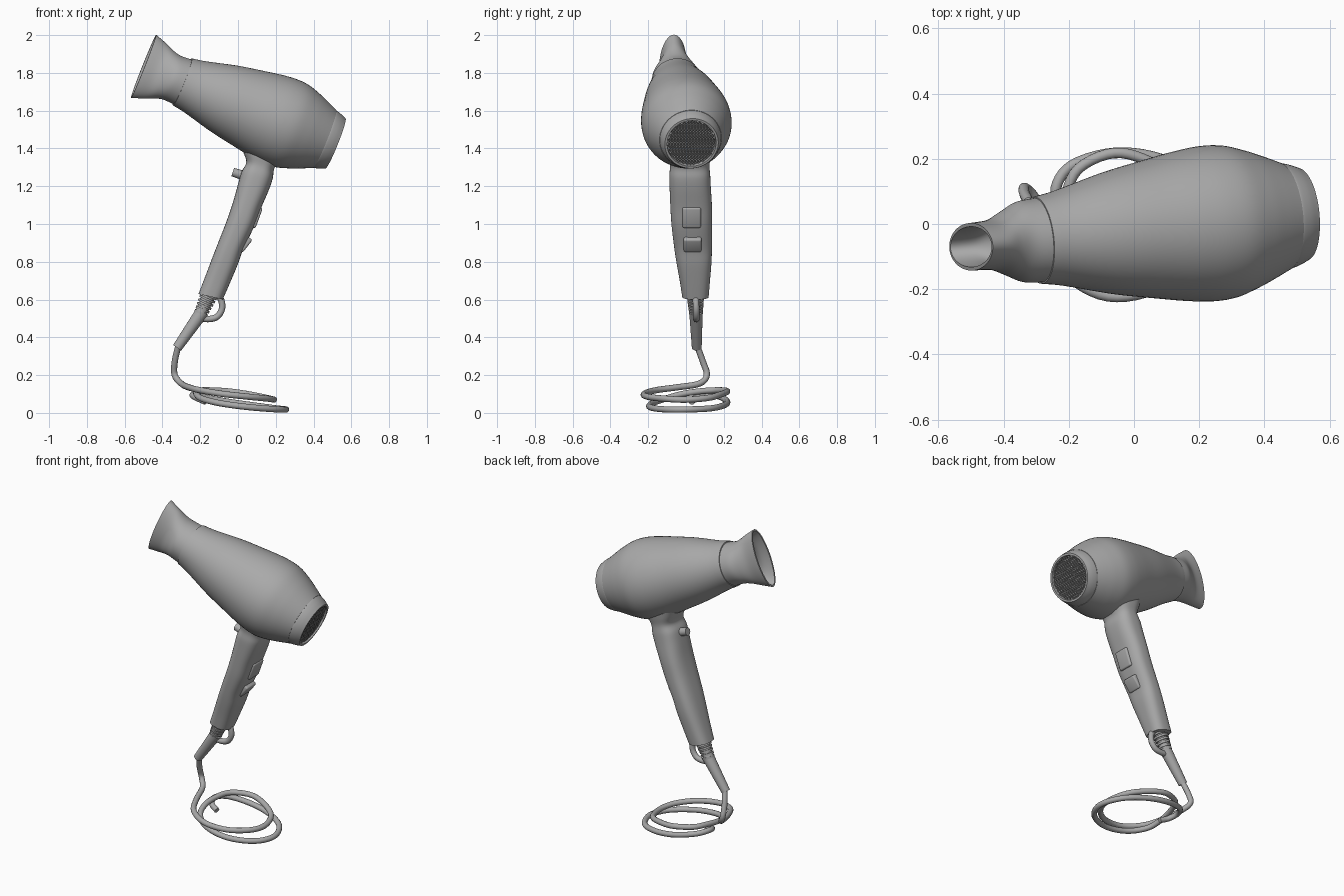
import bpy, bmesh, math
from mathutils import Vector, Matrix

if "Cube" in bpy.data.objects:
    bpy.data.objects.remove(bpy.data.objects["Cube"])

grey = bpy.data.materials.new("plain_grey")
grey.diffuse_color = (0.4, 0.4, 0.4, 1)
grey.use_nodes = True
grey.node_tree.nodes["Principled BSDF"].inputs["Base Color"].default_value = grey.diffuse_color

# frame of the barrel: U along it (nozzle to back), W sideways, V up
U = Vector((1.02, 0.10, -0.41)).normalized()
W = Vector((0, 0, 1)).cross(U).normalized()
V = U.cross(W)
NOSE = Vector((-0.50, -0.07, 1.835))


def smooth_points(pts, steps=5):
    """Catmull-Rom resampling of a list of tuples."""
    pts = [Vector(p) for p in pts]
    if len(pts) < 3:
        return pts
    out = []
    for i in range(len(pts) - 1):
        p1, p2 = pts[i], pts[i + 1]
        p0 = pts[i - 1] if i else p1 * 2 - p2
        p3 = pts[i + 2] if i + 2 < len(pts) else p2 * 2 - p1
        for k in range(steps):
            t = k / steps
            out.append(0.5 * (2 * p1 + (p2 - p0) * t + (2 * p0 - 5 * p1 + 4 * p2 - p3) * t * t
                              + (3 * p1 - p0 - 3 * p2 + p3) * t ** 3))
    return out + [pts[-1]]


def finish(name, bm, angle=35):
    bmesh.ops.recalc_face_normals(bm, faces=bm.faces)
    me = bpy.data.meshes.new(name)
    bm.to_mesh(me)
    bm.free()
    ob = bpy.data.objects.new(name, me)
    bpy.context.collection.objects.link(ob)
    me.materials.append(grey)
    bpy.ops.object.select_all(action='DESELECT')
    ob.select_set(True)
    bpy.context.view_layer.objects.active = ob
    bpy.ops.object.shade_smooth_by_angle(angle=math.radians(angle))
    return ob


def loft(name, rings, a, b, power=2.0, n=64, cap=(True, True)):
    """Skin superellipse rings (centre, half size along a, half size along b)."""
    bm = bmesh.new()
    loops = []
    for c, ra, rb in rings:
        loop = []
        for i in range(n):
            ca, sa = math.cos(2 * math.pi * i / n), math.sin(2 * math.pi * i / n)
            ea = math.copysign(abs(ca) ** (2 / power), ca)
            eb = math.copysign(abs(sa) ** (2 / power), sa)
            loop.append(bm.verts.new(c + a * ra * ea + b * rb * eb))
        loops.append(loop)
    for l0, l1 in zip(loops, loops[1:]):
        for i in range(n):
            j = (i + 1) % n
            bm.faces.new((l0[i], l0[j], l1[j], l1[i]))
    if cap[0]:
        bm.faces.new(loops[0])
    if cap[1]:
        bm.faces.new(loops[-1])
    return finish(name, bm)


def barrel(name, pieces, cap):
    """Loft along the barrel; each piece (t, half height, half width) is smooth in itself."""
    rings = [(NOSE + U * p[0], p[1], p[2]) for piece in pieces for p in smooth_points(piece)]
    return loft(name, rings, V, W, cap=cap)


def tube(name, pts, radius):
    cu = bpy.data.curves.new(name, 'CURVE')
    cu.dimensions = '3D'
    cu.bevel_depth, cu.bevel_resolution, cu.use_fill_caps = radius, 4, True
    pts = smooth_points(pts)
    sp = cu.splines.new('POLY')
    sp.points.add(len(pts) - 1)
    for q, p in zip(sp.points, pts):
        q.co = (*p, 1)
    ob = bpy.data.objects.new(name, cu)
    bpy.context.collection.objects.link(ob)
    cu.materials.append(grey)
    bpy.ops.object.select_all(action='DESELECT')
    ob.select_set(True)
    bpy.context.view_layer.objects.active = ob
    bpy.ops.object.convert(target='MESH')
    bpy.ops.object.shade_smooth_by_angle(angle=math.radians(40))


def place(loc, z_axis):
    return Matrix.Translation(loc) @ Vector(z_axis).to_track_quat('Z', 'Y').to_matrix().to_4x4()


# main barrel
prof = [(.222, .134), (.30, .148), (.46, .188), (.60, .214), (.70, .231), (.78, .239),
        (.85, .235), (.92, .214), (.98, .190), (1.037, .165)]
barrel("barrel", [[(t, r, r) for t, r in prof]], (True, True))

# flattened nozzle, open at the front
barrel("nozzle", [[(.225, .128, .130), (.165, .125, .124), (.12, .135, .102),
                   (.07, .156, .078), (.0, .18, .073)],
                  [(.0, .170, .062), (.07, .144, .062), (.12, .12, .085), (.20, .11, .11)]],
       (True, True))

# rear ring and intake mesh
barrel("rear_ring", [[(1.03, .160, .160), (1.04, .163, .163), (1.07, .155, .155), (1.1, .142, .142)],
                     [(1.1, .130, .130), (1.075, .128, .128)]], (True, True))
bm = bmesh.new()
bmesh.ops.create_grid(bm, x_segments=24, y_segments=24, size=0.135)
bmesh.ops.rotate(bm, verts=bm.verts, matrix=Matrix.Rotation(math.pi / 4, 3, 'Z'))
bmesh.ops.delete(bm, geom=[v for v in bm.verts if v.co.length > 0.131], context='VERTS')
grille = finish("intake_grille", bm)
grille.matrix_world = place(NOSE + U * 1.09, U)
wire = grille.modifiers.new("wire", 'WIREFRAME')
wire.thickness = 0.005

# handle: x, y, z, half depth, half width
hand = [(-.145, .05, .615, .066, .070), (-.11, .047, .70, .068, .080), (-.07, .042, .80, .070, .093),
        (-.04, .037, .88, .069, .100), (.012, .03, 1.0, .074, .107), (.048, .027, 1.1, .076, .110),
        (.083, .022, 1.2, .083, .109), (.102, .02, 1.26, .084, .108), (.118, .02, 1.31, .076, .104),
        (.125, .02, 1.36, .10, .112), (.13, .02, 1.42, .13, .12)]
loft("handle", [(Vector(p[:3]), p[3], p[4]) for p in smooth_points(hand)],
     Vector((.975, 0, -.22)), Vector((0, 1, 0)), power=2.7)


# switches on the back of the handle
def switch(name, loc, size, tilt):
    bm = bmesh.new()
    bmesh.ops.create_cube(bm, size=1)
    bmesh.ops.scale(bm, verts=bm.verts, vec=size)
    bmesh.ops.bevel(bm, geom=bm.edges[:], offset=.01, segments=3, affect='EDGES', profile=.5)
    ob = finish(name, bm)
    ob.location = loc
    ob.rotation_euler = (0, math.radians(tilt), 0)


switch("upper_switch", (.086, .03, 1.04), (.055, .098, .115), 20)
switch("lower_switch", (.027, .035, .90), (.06, .094, .085), 38)


# round parts: cool-shot button and strain relief
def cone(name, start, end, r1, r2):
    start, end = Vector(start), Vector(end)
    bm = bmesh.new()
    bmesh.ops.create_cone(bm, cap_ends=True, segments=32, radius1=r1, radius2=r2,
                          depth=(end - start).length)
    bmesh.ops.transform(bm, verts=bm.verts, matrix=place((start + end) / 2, end - start))
    return finish(name, bm)


cone("cool_button", (.05, .022, 1.25), (-.028, .022, 1.275), .026, .023)
top, mid, low = Vector((-.15, .05, .63)), Vector((-.20, .053, .52)), Vector((-.322, .057, .345))
cone("relief_core", top, mid, .036, .030)
for i in range(6):
    p = top.lerp(mid, (i + .5) / 6)
    d = (mid - top).normalized() * .006
    cone("relief_rib_%d" % (i + 1), p - d, p + d, .047 - .002 * i, .046 - .002 * i)
cone("relief_sleeve", mid + (mid - low) * .1, low, .036, .026)

# hanging loop
tube("hanging_loop", [(-.12, .05, .63), (-.09, .052, .60), (-.085, .054, .55), (-.11, .055, .51),
                      (-.15, .055, .497), (-.20, .054, .50)], .017)

# coiled cord
tube("cord", [(-.315, .057, .36), (-.335, .09, .27), (-.335, .11, .20), (-.30, .07, .155),
              (-.26, -.05, .135), (-.20, -.16, .12), (-.08, -.222, .10), (.06, -.20, .085),
              (.16, -.11, .075), (.19, 0, .07), (.15, .12, .08), (.05, .19, .10), (-.06, .218, .115),
              (-.17, .17, .12), (-.21, .08, .115), (-.22, -.02, .10), (-.19, -.11, .075),
              (-.09, -.18, .05), (.06, -.19, .03), (.20, -.12, .019), (.255, 0, .018),
              (.20, .13, .024), (.08, .20, .04), (-.06, .218, .06), (-.19, .18, .085),
              (-.24, .11, .095), (-.22, .05, .08), (-.17, .03, .058)], .0165)
